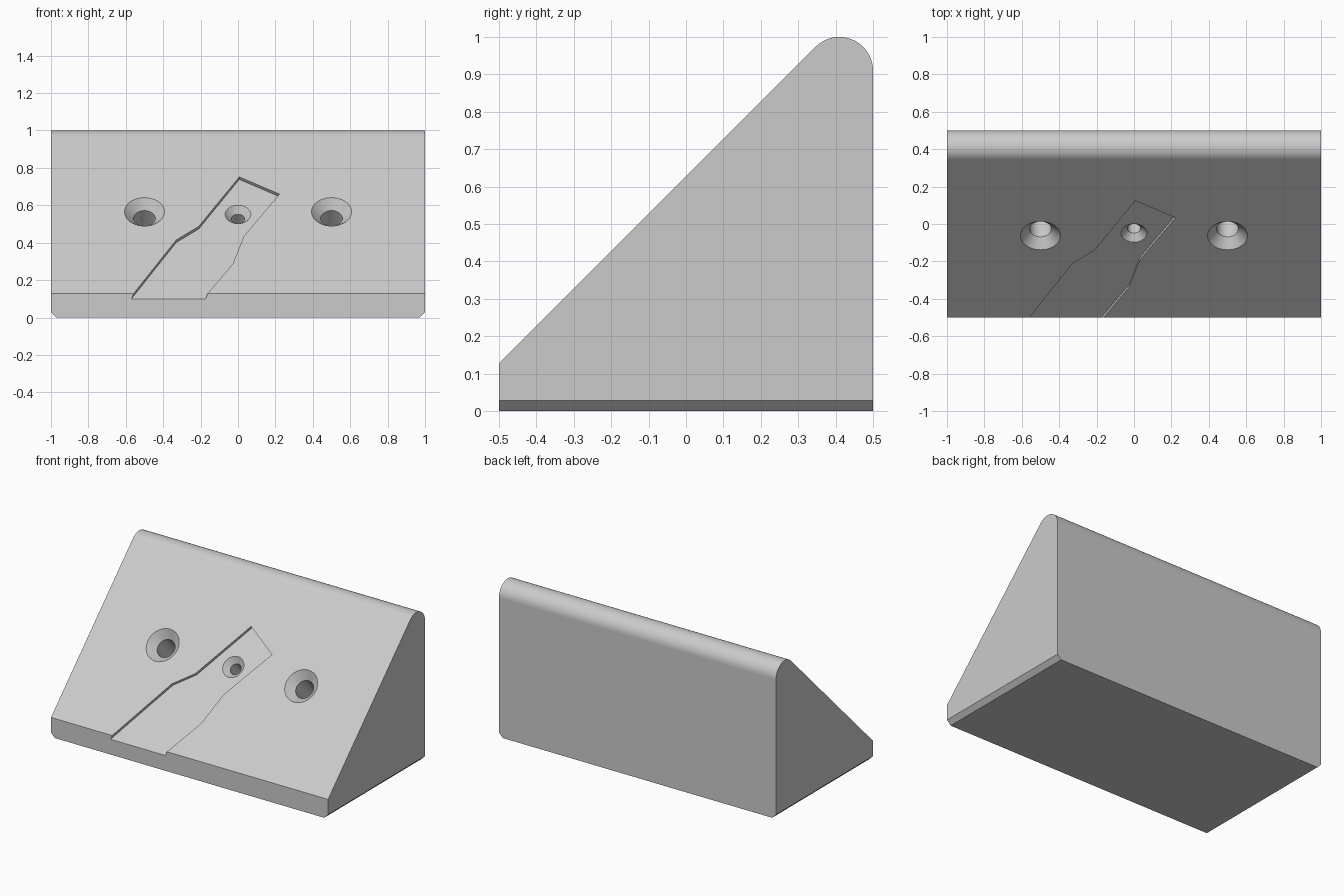
import bpy, bmesh, math
from mathutils import Matrix

cube = bpy.data.objects.get("Cube")
if cube:
    bpy.data.objects.remove(cube, do_unlink=True)

RIDGE = 0.09                              # ridge rounding radius
LEVEL = 0.5 + RIDGE * math.sqrt(2)        # slope plane: z = y + LEVEL
POCKET = 0.0195                           # pocket depth, square to the slope
S = math.sqrt(0.5)

# Slope frame: local x across, local y up the slope, local z outwards
slope = Matrix(((1, 0, 0, 0), (0, S, -S, 0), (0, S, S, LEVEL), (0, 0, 0, 1)))

grey = bpy.data.materials.new("plain grey")
grey.use_nodes = True
grey.diffuse_color = (0.6, 0.6, 0.6, 1)
grey.node_tree.nodes["Principled BSDF"].inputs["Base Color"].default_value = (0.6, 0.6, 0.6, 1)


def make_object(name, bm):
    bmesh.ops.recalc_face_normals(bm, faces=bm.faces)
    mesh = bpy.data.meshes.new(name)
    bm.to_mesh(mesh)
    bm.free()
    mesh.materials.append(grey)
    obj = bpy.data.objects.new(name, mesh)
    bpy.context.collection.objects.link(obj)
    return obj


def loft(bm, rings):
    """Closed solid through rings of equal point count."""
    loops = [[bm.verts.new(p) for p in ring] for ring in rings]
    for a, b in zip(loops, loops[1:]):
        for i in range(len(a)):
            j = (i + 1) % len(a)
            bm.faces.new((a[i], a[j], b[j], b[i]))
    bm.faces.new(loops[0])
    bm.faces.new(loops[-1])


def hole_cutter(name, x, level, outer, inner, depth):
    """Countersunk blind hole square to the slope."""
    lip = 0.01
    steps = [(level + lip, outer + lip), (level - (outer - inner), inner), (level - depth, inner)]
    up = (0.503 - LEVEL) * S
    rings = [[(x + r * math.cos(a), up + r * math.sin(a), h)
              for a in (math.tau * i / 48 for i in range(48))] for h, r in steps]
    bm = bmesh.new()
    loft(bm, rings)
    bm.transform(slope)
    return make_object(name, bm)


# Wedge body with rounded ridge
arc = [(0.5 - RIDGE + RIDGE * math.cos(a), 1 - RIDGE + RIDGE * math.sin(a))
       for a in (math.radians(135 * i / 24) for i in range(25))]
profile = [(-0.5, 0), (0.5, 0)] + arc + [(-0.5, LEVEL - 0.5)]
bm = bmesh.new()
loft(bm, [[(x, y, z) for y, z in profile] for x in (-1, 1)])

# Chamfered lower side edges
lower = [e for e in bm.edges if all(v.co.z == 0 for v in e.verts)
         and e.verts[0].co.x == e.verts[1].co.x]
bmesh.ops.bevel(bm, geom=lower, offset=0.028, segments=1, affect='EDGES')
body = make_object("wedge_body", bm)

# Shallow angled pocket, outline given as x and height on the slope
outline = [(-0.66, 0.0), (-0.33, 0.415), (-0.21, 0.487), (0.007, 0.752),
           (0.222, 0.66), (0.031, 0.435), (-0.028, 0.287), (-0.27, 0.0)]
bm = bmesh.new()
loft(bm, [[(x, (z - LEVEL) / S, h) for x, z in outline] for h in (0.1, -POCKET)])
bm.transform(slope)
cutters = [make_object("pocket_cutter", bm)]

# Two large holes and one small hole on the pocket floor
for name, x in (("right", -0.5), ("left", 0.5)):
    cutters.append(hole_cutter(name + "_hole_cutter", x, 0, 0.107, 0.058, 0.45))
cutters.append(hole_cutter("middle_hole_cutter", 0, -POCKET, 0.069, 0.035, 0.4))

for cutter in cutters:
    cutter.hide_render = True
    mod = body.modifiers.new(cutter.name, 'BOOLEAN')
    mod.operation = 'DIFFERENCE'
    mod.solver = 'EXACT'
    mod.object = cutter

# Apply the cuts and drop the cutters
bpy.context.view_layer.update()
cut = bpy.data.meshes.new_from_object(body.evaluated_get(bpy.context.evaluated_depsgraph_get()))
body.modifiers.clear()
body.data = cut
for cutter in cutters:
    bpy.data.objects.remove(cutter, do_unlink=True)

# Smooth ridge and hole walls, flat large faces
bpy.ops.object.select_all(action='DESELECT')
body.select_set(True)
bpy.context.view_layer.objects.active = body
bpy.ops.object.shade_smooth_by_angle(angle=math.radians(30))
for face in body.data.polygons:
    if face.area > 0.04:
        face.use_smooth = False
